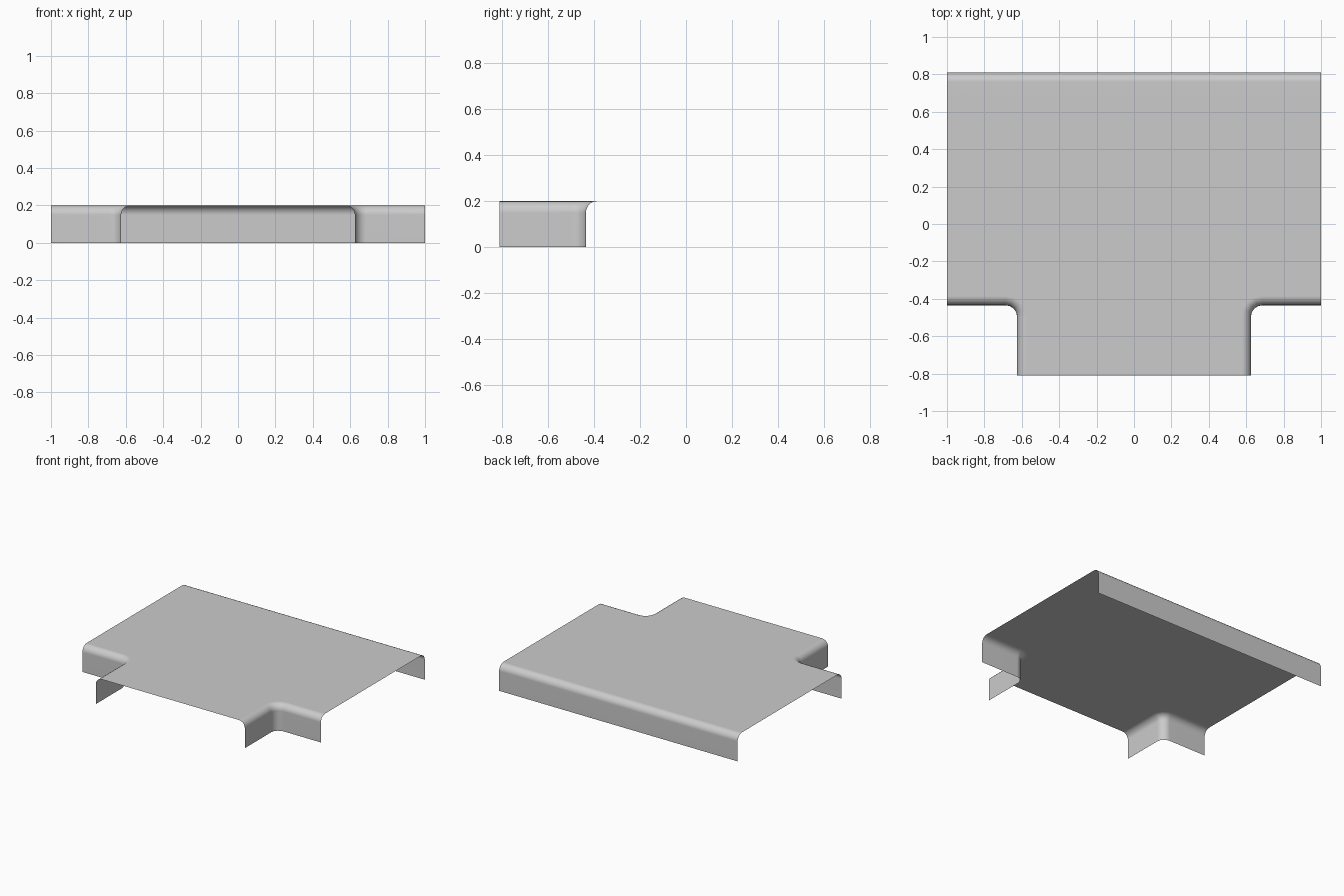
import bpy, bmesh
from math import sin, cos, pi

cube = bpy.data.objects.get("Cube")
if cube:
    bpy.data.objects.remove(cube, do_unlink=True)

HALF_W, HALF_D, HEIGHT = 1.0, 0.81, 0.2   # overall half width, half depth, height
STEM_X, STEP_Y = 0.625, -0.435            # stem side walls, front walls of the wide part
BEND, FILLET = 0.05, 0.06                 # bend at the top edge, fillet in the inner corner
BEND_STEPS, FILLET_STEPS = 5, 4

# Sheet profile from skirt foot to flat top: (inset from wall, z)
profile = [(0, 0)]
for i in range(BEND_STEPS + 1):
    a = i / BEND_STEPS * pi / 2
    profile.append((BEND * (1 - cos(a)), HEIGHT - BEND + BEND * sin(a)))


def notch_path(inset):
    """Plan line of the left front skirt, from the open side to the stem front."""
    cx, cy, r = STEM_X + FILLET, STEP_Y - FILLET, FILLET + inset
    pts = [(HALF_W, cy + r)]
    for i in range(FILLET_STEPS + 1):
        a = pi / 2 + i / FILLET_STEPS * pi / 2
        pts.append((cx + r * cos(a), cy + r * sin(a)))
    return pts + [(cx - r, -HALF_D)]


def skirt(bm, plan):
    """Sweep the profile along a plan line and return the row at the flat top."""
    rows = [[bm.verts.new((x, y, z)) for x, y in plan(d)] for d, z in profile]
    for low, high in zip(rows, rows[1:]):
        for i in range(len(low) - 1):
            bm.faces.new((low[i], low[i + 1], high[i + 1], high[i]))
    return rows[-1]


bm = bmesh.new()
left = skirt(bm, notch_path)
right = skirt(bm, lambda d: [(-x, y) for x, y in notch_path(d)])
back = skirt(bm, lambda d: [(x, HALF_D - d) for x in (HALF_W, -HALF_W)])

# Flat top: strips joining the two notches, then one panel to the back bend
for i in range(1, len(left) - 1):
    bm.faces.new((left[i], right[i], right[i + 1], left[i + 1]))
bm.faces.new((back[0], back[1], right[0], right[1], left[1], left[0]))

# All faces point up and outwards
bmesh.ops.recalc_face_normals(bm, faces=bm.faces)
bm.normal_update()
if max(bm.faces, key=lambda f: f.calc_area()).normal.z < 0:
    bmesh.ops.reverse_faces(bm, faces=bm.faces)

mesh = bpy.data.meshes.new("tray_cover")
bm.to_mesh(mesh)
bm.free()
cover = bpy.data.objects.new("tray_cover", mesh)
bpy.context.collection.objects.link(cover)

# Plain grey sheet metal
grey = (0.6, 0.6, 0.6, 1)
mat = bpy.data.materials.new("sheet_grey")
mat.use_nodes = True
mat.diffuse_color = grey
mat.node_tree.nodes["Principled BSDF"].inputs["Base Color"].default_value = grey
mesh.materials.append(mat)

# Smooth bends with clean flat panels
bpy.context.view_layer.objects.active = cover
cover.select_set(True)
bpy.ops.object.shade_smooth_by_angle(angle=pi / 4)
weighted = cover.modifiers.new("flat_panels", 'WEIGHTED_NORMAL')
weighted.keep_sharp = True
